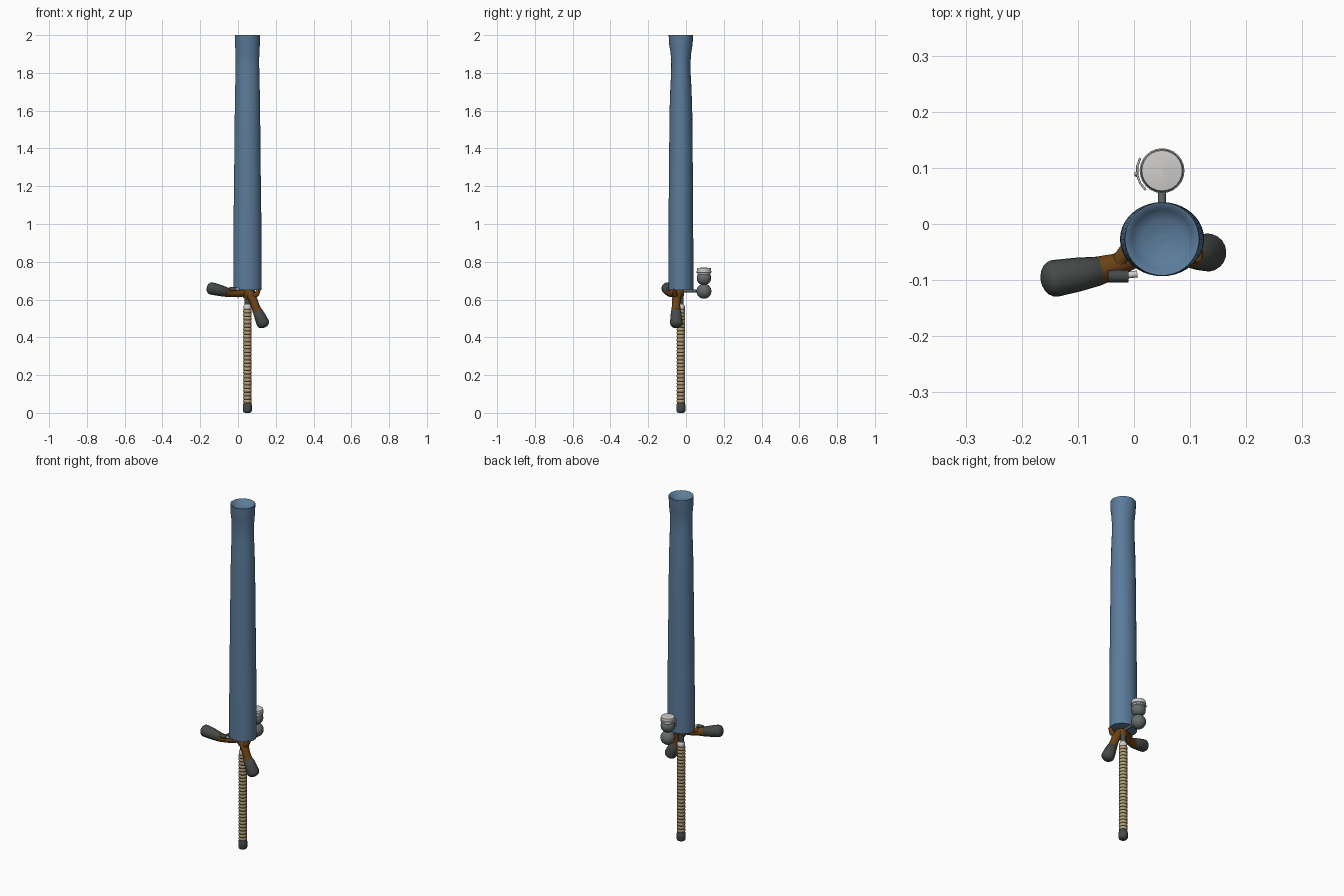
import bpy, bmesh, math
from mathutils import Vector

if "Cube" in bpy.data.objects:
    bpy.data.objects.remove(bpy.data.objects["Cube"])


def mat(name, r, g, b):
    m = bpy.data.materials.new(name)
    m.diffuse_color = (r, g, b, 1)
    m.use_nodes = True
    m.node_tree.nodes["Principled BSDF"].inputs["Base Color"].default_value = m.diffuse_color
    return m


BLUE = mat("blade blue", 0.105, 0.20, 0.325)
DARK = mat("dark rubber", 0.060, 0.070, 0.067)
BROWN = mat("brown wood", 0.15, 0.055, 0.008)
TAN = mat("tan cord", 0.46, 0.34, 0.19)
SEAM = mat("cord shadow", 0.16, 0.11, 0.06)
PALE = mat("pale metal", 0.62, 0.61, 0.60)
STEEL = mat("grey steel", 0.13, 0.145, 0.145)

CX, CY = 0.05, -0.027   # axis of blade and grip


def loft(name, pts, radii, m, n=20, angle=50):
    """Tube through points; each radius is a number or an (rx, ry) pair."""
    bm = bmesh.new()
    pts = [Vector(p) for p in pts]
    rings = []
    for i, p in enumerate(pts):
        d = (pts[min(i + 1, len(pts) - 1)] - pts[max(i - 1, 0)]).normalized()
        if abs(d.z) > 0.95:
            u = Vector((1, 0, 0))
        else:
            u = d.cross(Vector((0, 0, 1))).normalized()
        v = d.cross(u).normalized()
        u = v.cross(d).normalized()
        r = radii[i]
        rx, ry = r if isinstance(r, tuple) else (r, r)
        rings.append([bm.verts.new(p + u * rx * math.cos(2 * math.pi * k / n)
                                   + v * ry * math.sin(2 * math.pi * k / n)) for k in range(n)])
    for a, b in zip(rings, rings[1:]):
        for k in range(n):
            bm.faces.new((a[k], a[(k + 1) % n], b[(k + 1) % n], b[k]))
    bm.faces.new(rings[0][::-1])
    bm.faces.new(rings[-1])
    bmesh.ops.recalc_face_normals(bm, faces=bm.faces)
    me = bpy.data.meshes.new(name)
    bm.to_mesh(me)
    bm.free()
    ob = bpy.data.objects.new(name, me)
    bpy.context.collection.objects.link(ob)
    me.materials.append(m)
    bpy.ops.object.select_all(action='DESELECT')
    ob.select_set(True)
    bpy.context.view_layer.objects.active = ob
    bpy.ops.object.shade_smooth_by_angle(angle=math.radians(angle))
    return ob


def turned(name, x, y, profile, m, n=24, angle=50):
    """Upright lathe part from (radius, z) pairs."""
    return loft(name, [(x, y, z) for r, z in profile], [r for r, z in profile], m, n, angle)


def capsule(name, a, b, ra, rb, m):
    """Tapered grip: flat-ish start, rounded end."""
    a, b = Vector(a), Vector(b)
    d = (b - a).normalized()
    pts, rad = [a, a + d * 0.006, a.lerp(b, 0.4)], [ra * 0.8, ra, (ra + rb) / 2 * 1.03]
    c = b - d * rb * 0.75
    for i in range(6):
        t = i / 5 * math.radians(86)
        pts.append(c + d * rb * 0.75 * math.sin(t))
        rad.append(rb * math.cos(t))
    return loft(name, pts, rad, m)


# blade: long oval sleeve, pinched below the top, sunken end
prof = [(0.65, .075, .066), (0.80, .075, .066), (1.00, .074, .065), (1.2, .071, .064),
        (1.40, .069, .062), (1.60, .067, .060), (1.72, .065, .056), (1.79, .063, .052),
        (1.86, .062, .051), (1.91, .063, .055), (1.95, .066, .062), (2.0, .066, .065)]
inner = [(2.0, .063, .062), (1.985, .054, .053), (1.975, .035, .034), (1.972, .01, .01)]
loft("blade", [(CX, CY, z) for z, a, b in prof], [(a, b) for z, a, b in prof], BLUE, 40)
bpy.data.objects["blade"].data.polygons  # top cap is replaced by the bowl below
bm = bmesh.new()
me = bpy.data.objects["blade"].data
bm.from_mesh(me)
top = [f for f in bm.faces if f.normal.z > 0.9 and f.calc_center_median().z > 1.99]
cap = top[0]
for (z0, a0, b0), (z1, a1, b1) in zip([(2.0, .066, .065)] + inner, inner):
    old = list(cap.verts)
    new = [bm.verts.new((CX + (v.co.x - CX) * a1 / a0, CY + (v.co.y - CY) * b1 / b0, z1)) for v in old]
    bm.faces.remove(cap)
    for k in range(len(old)):
        j = (k + 1) % len(old)
        bm.faces.new((old[k], old[j], new[j], new[k])).smooth = True
    cap = bm.faces.new(new)
bm.to_mesh(me)
bm.free()

# corded grip: alternating bulging wraps and thin dark seams
n, z0, z1 = 26, 0.052, 0.548
step = (z1 - z0) / n
p = []
for i in range(n):
    z = z0 + i * step
    p += [(.0195, z), (.0215, z + step * .15), (.0228, z + step * .5), (.0215, z + step * .85)]
p.append((.0195, z1))
grip = turned("corded_grip", CX, CY, p, TAN, 20)
grip.data.materials.append(SEAM)
for f in grip.data.polygons:
    t = ((f.center.z - z0) / step) % 1
    f.material_index = 1 if t < .14 or t > .86 else 0

# pommel, collar and neck
turned("pommel", CX, CY, [(.012, 0), (.021, .004), (.024, .012), (.024, .04), (.021, .05), (.019, .054)], DARK)
turned("collar", CX, CY, [(.018, .546), (.021, .549), (.021, .566), (.016, .574)], PALE)
turned("neck", CX, CY, [(.015, .57), (.015, .652)], DARK)
turned("guard_hub", CX, CY - .01, [(.014, .60), (.026, .62), (.028, .64), (.022, .655)], BROWN, 12)

# left branch, nearly level
loft("left_branch", [(.06, -.03, .645), (.03, -.04, .638), (0, -.058, .632), (-.03, -.073, .634), (-.065, -.084, .64)],
     [.02, .022, .02, .021, .026], BROWN, 12)
capsule("left_branch_grip", (-.058, -.083, .639), (-.165, -.101, .665), .026, .033, DARK)
# right branch, hanging down
loft("right_branch", [(.04, -.035, .648), (.065, -.045, .63), (.08, -.052, .60), (.092, -.053, .565), (.104, -.053, .535)],
     [.02, .024, .023, .022, .026], BROWN, 12)
capsule("right_branch_grip", (.101, -.053, .545), (.142, -.050, .452), .026, .034, DARK)
# twigs tying the branches to the underside of the blade
loft("right_twig", [(.07, -.05, .61), (.10, -.06, .63), (.112, -.058, .655)], [.015, .014, .01], BROWN, 10)
loft("left_twig", [(-.03, -.073, .638), (-.015, -.05, .65), (.01, -.035, .656)], [.015, .014, .012], BROWN, 10)

# small peg on the left branch
loft("peg_body", [(-.046, -.093, .655), (-.010, -.093, .655)], [.011, .011], DARK, 14)
loft("peg_tip", [(-.011, -.091, .655), (.006, -.089, .655)], [.006, .006], PALE, 12)

# rear bracket and ball
LX, LY = .05, .095
loft("rear_bracket", [(CX, -.02, .645), (CX, .065, .645)], [.007, .007], STEEL, 12)
ball = [(.0395 * math.cos(t), .644 + .0395 * math.sin(t))
        for t in [math.radians(-88 + 176 * i / 14) for i in range(15)]]
turned("rear_ball", LX, LY, ball, STEEL)
# jar above the ball: dark cup, pale rim and lid
turned("jar_cup", LX, LY, [(.014, .678), (.026, .686), (.035, .697), (.038, .712), (.036, .728), (.03, .734)], STEEL)
turned("jar_neck", LX, LY, [(.03, .73), (.034, .733), (.034, .742), (.031, .744)], PALE)
turned("jar_band", LX, LY, [(.037, .741), (.040, .743), (.040, .750), (.037, .752)], PALE)
turned("jar_lid", LX, LY, [(.037, .751), (.038, .756), (.036, .766), (.031, .771), (.029, .766), (.015, .768), (.002, .769)],
       PALE)
# wire clasp on the left side of the jar
arc = [math.radians(a) for a in (150, 170, 190, 210, 230)]
loft("wire_clasp", [(LX + .045 * math.cos(a), LY + .045 * math.sin(a), .745) for a in arc], [.002] * 5, PALE, 8)
loft("clasp_lever", [(LX - .047, LY - .005, .752), (LX - .046, LY - .008, .715)], [.003, .003], PALE, 8)
